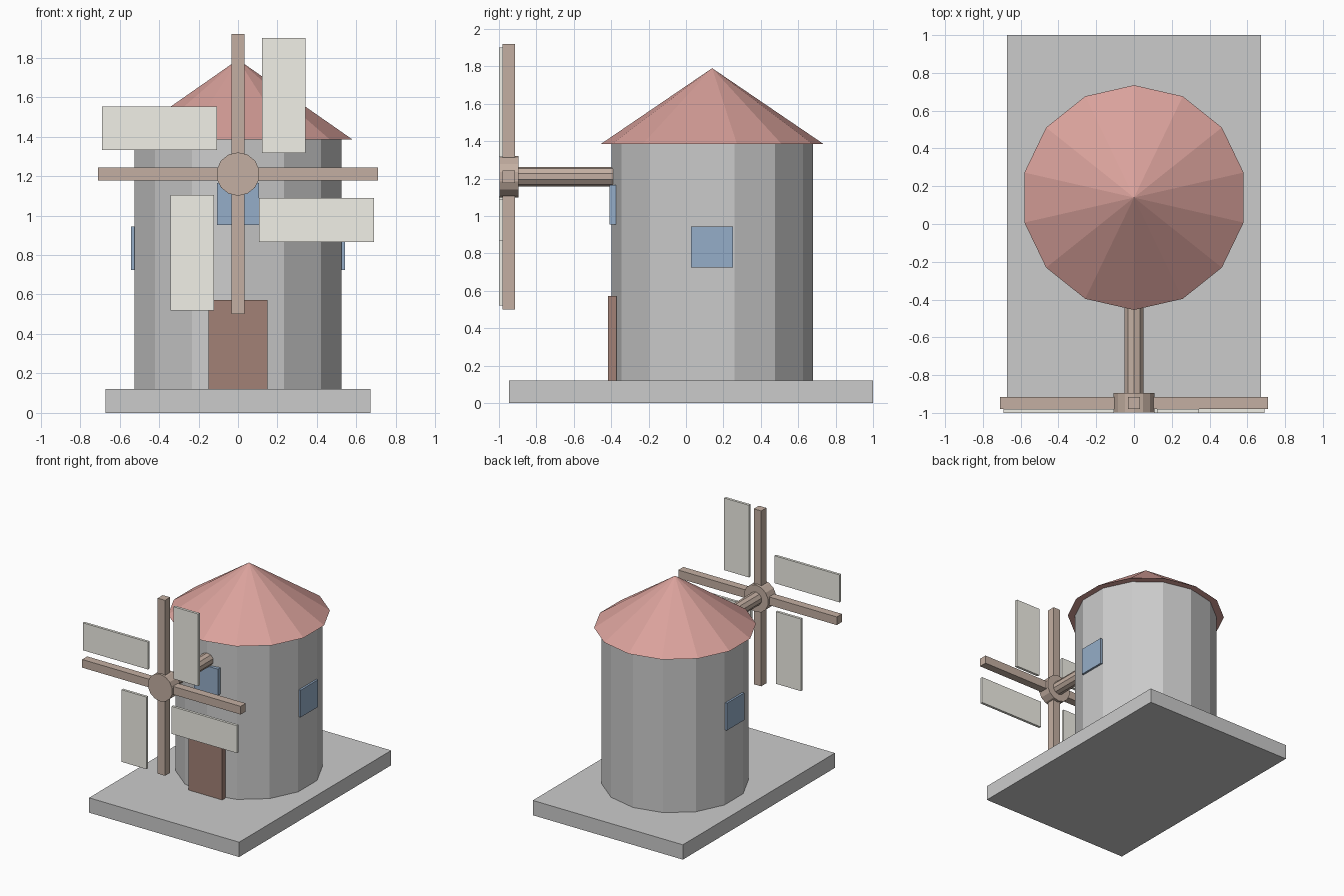
import bpy
from math import radians
from mathutils import Matrix, Vector

if "Cube" in bpy.data.objects:
    bpy.data.objects.remove(bpy.data.objects["Cube"])


def material(name, rgb):
    m = bpy.data.materials.new(name)
    m.diffuse_color = (*rgb, 1)
    m.use_nodes = True
    m.node_tree.nodes["Principled BSDF"].inputs["Base Color"].default_value = m.diffuse_color
    return m


RED = material("roof_red", (0.70, 0.36, 0.33))
WOOD = material("wood", (0.55, 0.43, 0.36))
BROWN = material("door_brown", (0.36, 0.22, 0.18))
BLUE = material("window_blue", (0.30, 0.42, 0.58))
CLOTH = material("sail_cloth", (0.88, 0.87, 0.80))


def finish(name, mat):
    ob = bpy.context.object
    ob.name = name
    if mat:
        ob.data.materials.append(mat)
    return ob


def box(name, x, y, z, mat=None):
    """Box from (min, max) pairs, with the extents baked into the mesh."""
    bpy.ops.mesh.primitive_cube_add(size=1)
    ob = finish(name, mat)
    centre = [(a + b) / 2 for a, b in (x, y, z)]
    size = [b - a for a, b in (x, y, z)]
    ob.data.transform(Matrix.Translation(centre) @ Matrix.Diagonal((*size, 1)))
    return ob


def cylinder(name, sides, radius, length, centre, mat=None, along_y=False):
    bpy.ops.mesh.primitive_cylinder_add(
        vertices=sides, radius=radius, depth=length, location=centre,
        rotation=(radians(90) if along_y else 0, 0, 0))
    return finish(name, mat)


CY = 0.14      # tower axis
HUB_Z = 1.21   # height of the sail axle

# Base and 14-sided tower
box("base_slab", (-0.672, 0.672), (-0.945, 1.0), (0, 0.12))
cylinder("tower", 14, 0.539, 1.265, (0, CY, 0.7525))

# Conical roof
bpy.ops.mesh.primitive_cone_add(vertices=14, radius1=0.595, radius2=0,
                                depth=0.405, location=(0, CY, 1.5875))
finish("roof", RED)

# Door and windows
box("door", (-0.15, 0.15), (-0.416, -0.372), (0.12, 0.572), BROWN)
box("front_window", (-0.107, 0.107), (-0.41, -0.374), (0.953, 1.165), BLUE)
for side, x in (("left", (-0.542, -0.507)), ("right", (0.507, 0.542))):
    box(side + "_window", x, (0.028, 0.25), (0.724, 0.944), BLUE)

# Axle and hub
cylinder("axle", 10, 0.053, 0.56, (0, -0.67, HUB_Z), WOOD, True)
cylinder("hub", 14, 0.11, 0.102, (0, -0.946, HUB_Z), WOOD, True)

# Crossed arms
W = 0.033
box("vertical_arm", (-W, W), (-0.98, -0.915), (HUB_Z - 0.71, HUB_Z + 0.71), WOOD)
box("horizontal_arm", (-0.71, 0.71), (-0.98, -0.915), (HUB_Z - W, HUB_Z + W), WOOD)

# Four sails, each turned a quarter around the axle
for i in range(4):
    sail = box(f"sail_{i + 1}", (0.121, 0.343), (-1.0, -0.979), (0.106, 0.69), CLOTH)
    sail.data.transform(Matrix.Translation(Vector((0, 0, HUB_Z)))
                        @ Matrix.Rotation(radians(90 * i), 4, 'Y'))
